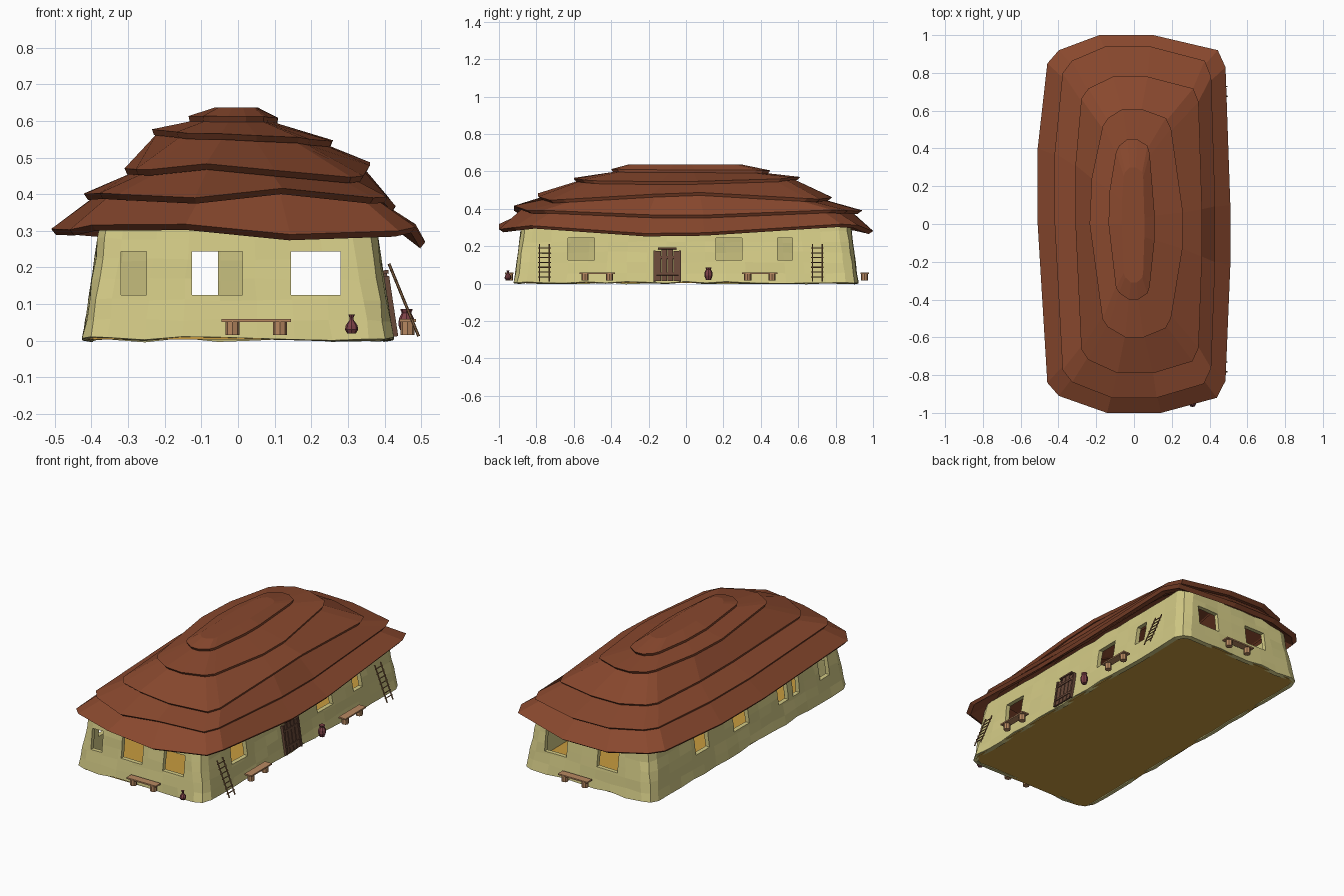
import bpy, bmesh, math, random
from mathutils import Vector, Matrix

if "Cube" in bpy.data.objects:
    bpy.data.objects.remove(bpy.data.objects["Cube"])
random.seed(4)

def material(name, c):
    m = bpy.data.materials.new(name)
    m.diffuse_color = (*c, 1)
    m.use_nodes = True
    m.node_tree.nodes["Principled BSDF"].inputs["Base Color"].default_value = m.diffuse_color
    return m

CLAY = material("clay", (0.66, 0.60, 0.24))
THATCH = material("thatch", (0.25, 0.065, 0.027))
FLOOR = material("floor", (0.58, 0.33, 0.05))
WOOD = material("wood", (0.48, 0.25, 0.12))
DARK = material("dark_wood", (0.14, 0.065, 0.04))
POLE = material("pole", (0.27, 0.14, 0.06))
POT = material("pottery", (0.21, 0.055, 0.065))

def make(name, bm, mat):
    bmesh.ops.recalc_face_normals(bm, faces=bm.faces)
    me = bpy.data.meshes.new(name)
    bm.to_mesh(me)
    bm.free()
    me.materials.append(mat)
    ob = bpy.data.objects.new(name, me)
    bpy.context.collection.objects.link(ob)
    return ob

def box(bm, c, s, rot=Matrix()):
    bmesh.ops.create_cube(bm, size=1, matrix=Matrix.Translation(c) @ rot @ Matrix.Diagonal((*s, 1)))

def rod(bm, a, b, r, sides=6):
    a, b = Vector(a), Vector(b)
    rot = (b - a).to_track_quat('Z', 'Y').to_matrix().to_4x4()
    bmesh.ops.create_cone(bm, cap_ends=True, segments=sides, radius1=r, radius2=r,
                          depth=(b - a).length, matrix=Matrix.Translation((a + b) / 2) @ rot)

def loft(bm, rings):
    vs = [[bm.verts.new(p) for p in r] for r in rings]
    n = len(vs[0])
    for a, b in zip(vs, vs[1:]):
        for i in range(n):
            bm.faces.new((a[i], a[(i + 1) % n], b[(i + 1) % n], b[i]))
    return vs

# Wall footprint: rounded rectangle with subdivided edges
def footprint(hx, hy, r=0.065):
    corners = []
    for k, (sx, sy) in enumerate(((1, -1), (1, 1), (-1, 1), (-1, -1))):
        a0 = -math.pi / 2 + k * math.pi / 2
        corners.append([Vector((sx * (hx - r) + r * math.cos(a0 + t * math.pi / 4),
                                sy * (hy - r) + r * math.sin(a0 + t * math.pi / 4))) for t in range(3)])
    out = []
    for k in range(4):
        out += corners[k]
        a, b = corners[k][2], corners[(k + 1) % 4][0]
        n = 16 if k % 2 == 0 else 7
        out += [a.lerp(b, i / n) for i in range(1, n)]
    return out

# Walls, slightly uneven and leaning inwards
bm = bmesh.new()
rings = []
for j in range(7):
    z = 0.335 * j / 6
    rings.append([(p.x + random.uniform(-.003, .003), p.y + random.uniform(-.003, .003),
                   z + (random.uniform(0, .012) if j == 0 else random.uniform(-.004, .004)))
                  for p in footprint(0.423 - 0.15 * z, 0.92 - 0.13 * z)])
loft(bm, rings)
walls = make("walls", bm, CLAY)
sol = walls.modifiers.new("thickness", 'SOLIDIFY')
sol.thickness, sol.offset = 0.025, -1

# Window openings
bm = bmesh.new()
def opening(side, a, b, z0=.125, z1=.243):
    mid, w, h, zc = (a + b) / 2, b - a, z1 - z0, (z0 + z1) / 2
    s = -1 if side in ("front", "left") else 1
    if side in ("front", "back"):
        box(bm, (mid, s * .9, zc), (w, .16, h))
    else:
        box(bm, (s * .4, mid, zc), (.16, w, h))
for side, spans in {"front": ((-.32, -.25), (-.125, .012), (.145, .28)),
                    "back": ((-.19, -.055), (.143, .283)),
                    "right": ((-.63, -.49), (.16, .30), (.49, .57)),
                    "left": ((.36, .485), (-.01, .13), (-.37, -.28), (-.475, -.415), (-.75, -.66))}.items():
    for a, b in spans:
        opening(side, a, b)
cutter = make("window_cutter", bm, CLAY)
cutter.hide_render = True
cut = walls.modifiers.new("windows", 'BOOLEAN')
cut.object, cut.operation, cut.solver = cutter, 'DIFFERENCE', 'EXACT'
bpy.context.view_layer.objects.active = walls
bpy.ops.object.modifier_apply(modifier="thickness")
bpy.ops.object.modifier_apply(modifier="windows")
bpy.data.objects.remove(cutter)

# Floor slab
bm = bmesh.new()
vs = loft(bm, [[(p.x, p.y, z) for p in footprint(0.415, 0.912)] for z in (.003, .014)])
bm.faces.new(vs[0]); bm.faces.new(vs[1])
make("floor", bm, FLOOR)

# Roof: one unit outline, stretched per layer, with an uneven edge height
OUTLINE = ((-.28, -1), (.28, -1), (.86, -.92), (.95, -.83), (1, -.22), (1, .1), (.95, .83), (.87, .92),
           (.2, 1), (-.36, 1), (-.78, .92), (-.9, .85), (-1, .4), (-1, 0), (-.9, -.84), (-.78, -.91))

def ring(x0, x1, y0, y1, pinch, zs):
    return [Vector((x * (1 - pinch * y * y) * (x1 if x > 0 else -x0), y * (y1 if y > 0 else -y0), z / 1000))
            for (x, y), z in zip(OUTLINE, zs)]

def inset(r, f, dz):
    return [Vector((p.x * f, p.y * f, p.z + dz)) for p in r]

edges = [
    ring(-.51, .51, -1, 1, 0, (318, 290, 300, 310, 268, 272, 318, 312, 280, 282, 300, 305, 305, 305, 303, 316)),
    ring(-.42, .43, -.92, .94, 0, (390, 416, 390, 392, 368, 366, 394, 390, 388, 392, 398, 400, 402, 400, 403, 400)),
    ring(-.31, .36, -.79, .78, 0, (483, 465, 446, 450, 478, 487, 455, 452, 460, 462, 465, 466, 470, 470, 468, 467)),
    ring(-.235, .26, -.6, .61, .3, (565, 560, 555, 550, 545, 547, 560, 568, 570, 570, 570, 573, 577, 577, 570, 566)),
    ring(-.135, .11, -.4, .45, .3, (612, 612, 612, 610, 608, 608, 606, 604, 604, 605, 607, 609, 611, 613, 613, 613)),
]
ridge = ring(-.065, .055, -.31, .3, .1, [636] * 16)
for k, lip in enumerate(edges):
    last = k == len(edges) - 1
    top = ridge if last else inset(edges[k + 1], .95, -.014)
    bm = bmesh.new()
    vs = loft(bm, [top, lip, inset(lip, .975, -.016), inset(top, .97, -.022)])
    if last:
        bm.faces.new(vs[0])
    make(f"roof_layer_{k + 1}", bm, THATCH)

# Plank door with frame, leaning with the wall
bm = bmesh.new()
lean = Matrix.Rotation(-0.15, 4, 'Y')
def on_door(y, z, w, h, d):
    box(bm, (.427 - .15 * z, y, z), (d, w, h), lean)
for i, h in enumerate((.162, .172, .172, .162)):
    on_door(-.148 + i * .032, .012 + h / 2, .028, h, .014)
for y in (-.168, -.032):
    on_door(y, .093, .012, .166, .024)
for z in (.05, .14):
    on_door(-.1, z, .118, .014, .022)
on_door(-.1, .187, .1, .01, .024)
make("door", bm, DARK)

# Ladders leaning on the right wall
for n, y in enumerate((-.757, .702)):
    bm = bmesh.new()
    lo, hi = Vector((.493, y, .012)), Vector((.412, y, .21))
    for s in (-.026, .026):
        rod(bm, lo + Vector((0, s, 0)), hi + Vector((0, s, 0)), .004)
    for i in range(7):
        p = lo.lerp(hi, .12 + i * .13)
        rod(bm, p - Vector((0, .034, 0)), p + Vector((0, .034, 0)), .003)
    make(f"ladder_{n + 1}", bm, POLE)

# Benches: plank on two stump legs
def bench(name, x, y, turn):
    bm = bmesh.new()
    box(bm, (0, 0, .055), (.19, .045, .008))
    for s in (-.065, .065):
        rod(bm, (s, 0, .016), (s, 0, .052), .019, 8)
    ob = make(name, bm, WOOD)
    ob.location, ob.rotation_euler.z = (x, y, 0), turn
bench("front_bench", .05, -.945, 0)
bench("back_bench", .05, .955, 0)
bench("right_bench_1", .463, -.475, math.pi / 2)
bench("right_bench_2", .463, .395, math.pi / 2)

# Pots, turned from a profile
def pot(name, x, y, profile):
    bm = bmesh.new()
    vs = loft(bm, [[(x + r * math.cos(i * math.pi / 4), y + r * math.sin(i * math.pi / 4), z)
                    for i in range(8)] for r, z in profile])
    bm.faces.new(vs[0]); bm.faces.new(vs[-1])
    make(name, bm, POT)
pot("front_jug", .31, -.952, ((.012, .02), (.018, .03), (.016, .042), (.006, .056), (.005, .062), (.009, .071)))
pot("door_jar", .46, .12, ((.014, .02), (.022, .042), (.021, .06), (.013, .076), (.017, .086)))
